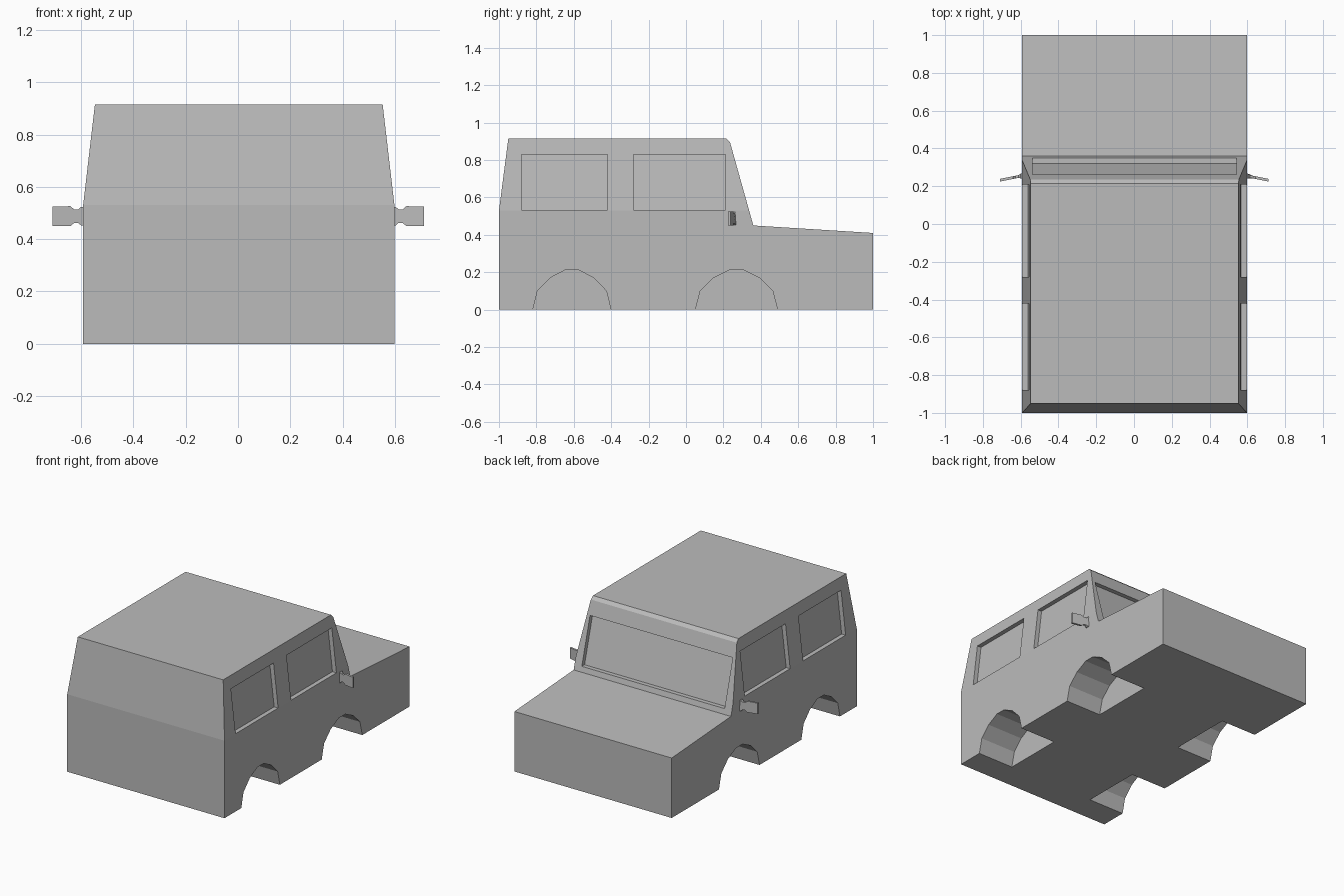
import bpy
import bmesh

cube = bpy.data.objects.get("Cube")
if cube:
    bpy.data.objects.remove(cube, do_unlink=True)

HALF, ROOF_HALF = 0.595, 0.55
BELT, ROOF, HOOD = 0.53, 0.915, 0.45
OFFSET = 0.003

grey = bpy.data.materials.new("plain grey")
grey.use_nodes = True
colour = (0.5, 0.5, 0.5, 1)
grey.diffuse_color = colour
grey.node_tree.nodes["Principled BSDF"].inputs["Base Color"].default_value = colour


def side_x(z):
    """Half width of the body at a height."""
    return HALF - max(0, z - BELT) / (ROOF - BELT) * (HALF - ROOF_HALF)


def screen_y(z):
    """Position of the sloping windscreen plane at a height."""
    return 0.36 - (z - HOOD) * 0.28


def prism(bm, axis, points, start, end):
    """Extrude a 2D outline along x (outline in y, z) or y (outline in x, z)."""
    def place(p, t):
        return (t, p[0], p[1]) if axis == "x" else (p[0], t, p[1])
    low = [bm.verts.new(place(p, start)) for p in points]
    high = [bm.verts.new(place(p, end)) for p in points]
    bm.faces.new(low)
    bm.faces.new(high[::-1])
    for i in range(len(points)):
        j = (i + 1) % len(points)
        bm.faces.new((low[j], low[i], high[i], high[j]))


def finish(bm, name):
    bmesh.ops.recalc_face_normals(bm, faces=bm.faces[:])
    mesh = bpy.data.meshes.new(name)
    bm.to_mesh(mesh)
    bm.free()
    mesh.materials.append(grey)
    obj = bpy.data.objects.new(name, mesh)
    bpy.context.collection.objects.link(obj)
    return obj


# Body shell: side profile, split at the belt line, cabin drawn inwards
bm = bmesh.new()
profile = [(-1, 0), (1, 0), (1, 0.41), (0.36, HOOD), (screen_y(0.895), 0.895),
           (0.215, ROOF), (-0.95, ROOF), (-1, BELT)]
prism(bm, "x", profile, -HALF, HALF)
bmesh.ops.bisect_plane(bm, geom=bm.verts[:] + bm.edges[:] + bm.faces[:],
                       plane_co=(0, 0, BELT), plane_no=(0, 0, 1))
for v in bm.verts:
    v.co.x *= side_x(v.co.z) / HALF
body = finish(bm, "body")

# Cutters for wheel arches, side windows and windscreen
bm = bmesh.new()
arch = [(-0.215, -0.05), (-0.215, 0), (-0.19, 0.1), (-0.12, 0.17), (-0.035, 0.213),
        (0.035, 0.213), (0.12, 0.17), (0.19, 0.1), (0.215, 0), (0.215, -0.05)]
sill, head, depth = 0.532, 0.83, 0.03
for s in (-1, 1):
    for centre, scale in ((-0.61, 0.97), (0.27, 1.02)):
        prism(bm, "x", [(centre + y * scale, z) for y, z in arch], s * 0.325, s * 0.8)
    window = [(s * (side_x(sill) - depth), sill), (s * 0.8, sill),
              (s * 0.8, head), (s * (side_x(head) - depth), head)]
    for back, front in ((-0.88, -0.42), (-0.28, 0.21)):
        prism(bm, "y", window, back, front)
low, top = 0.485, 0.80
prism(bm, "x", [(screen_y(low) - depth, low), (0.5, low),
                (0.5, top), (screen_y(top) - depth, top)], -0.54, 0.54)
cutter = finish(bm, "opening_cutter")
cutter.hide_render = True

cut = body.modifiers.new("openings", "BOOLEAN")
cut.operation = "DIFFERENCE"
cut.solver = "EXACT"
cut.object = cutter
bpy.context.view_layer.objects.active = body
bpy.ops.object.modifier_apply(modifier=cut.name)
bpy.data.objects.remove(cutter, do_unlink=True)
body.location.x = OFFSET

# Wing mirrors: thin swept blade with a pinched neck
upper = [(0.58, 0.035), (0.602, 0.035), (0.612, 0.026), (0.628, 0.026),
         (0.642, 0.038), (0.71, 0.037)]
outline = [(x, 0.488 + h) for x, h in upper] + [(x, 0.488 - h) for x, h in upper[::-1]]
for side, name in ((1, "left_mirror"), (-1, "right_mirror")):
    bm = bmesh.new()
    prism(bm, "y", [(side * x, z) for x, z in outline], -0.007, 0.007)
    for v in bm.verts:
        reach = abs(v.co.x) - 0.6
        if reach < 0.005:
            v.co.y *= 1.8
        v.co.y += 0.254 - 0.2 * max(0, reach)
    finish(bm, name).location.x = OFFSET * 0.5
